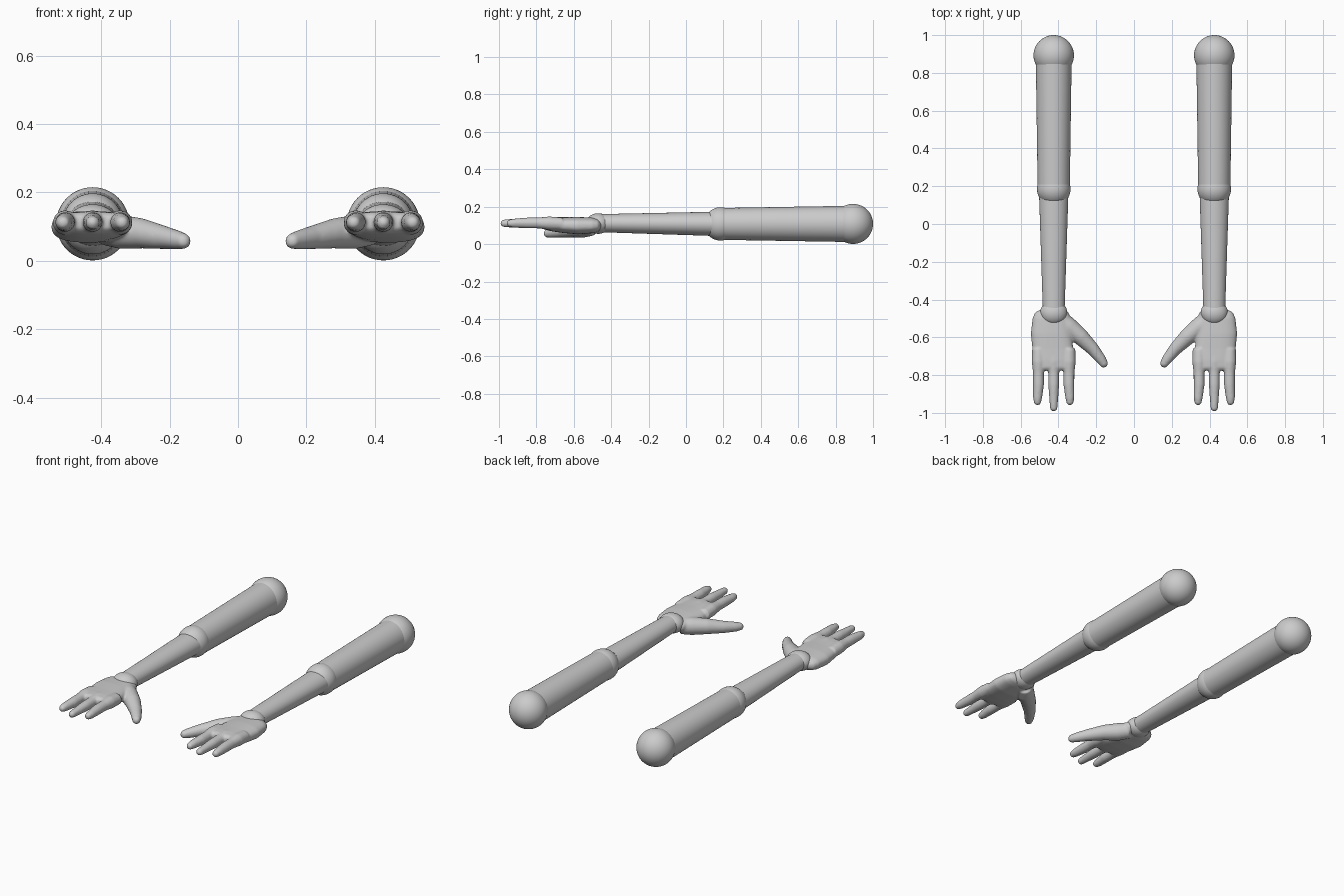
import bpy, bmesh, math
from mathutils import Vector

cube = bpy.data.objects.get("Cube")
if cube:
    bpy.data.objects.remove(cube, do_unlink=True)

grey = bpy.data.materials.new("light_grey")
grey.use_nodes = True
grey.diffuse_color = (0.6, 0.6, 0.6, 1)
grey.node_tree.nodes["Principled BSDF"].inputs["Base Color"].default_value = (0.6, 0.6, 0.6, 1)

AX, AZ = 0.425, 0.108      # arm axis


def loft(bm, rings, side, n=32, power=1.0):
    """Skin capped rings, each given as (centre, half width vector, half height)."""
    loops = []
    for c, w, h in rings:
        loop = []
        for i in range(n):
            a = 2 * math.pi * i / n
            ca, sa = math.cos(a), math.sin(a)
            u = math.copysign(abs(ca) ** power, ca)
            v = math.copysign(abs(sa) ** power, sa)
            p = Vector(c) + Vector(w) * u + Vector((0, 0, h * v))
            loop.append(bm.verts.new((p.x * side, p.y, p.z)))
        loops.append(loop)
    for a, b in zip(loops, loops[1:]):
        for i in range(n):
            j = (i + 1) % n
            bm.faces.new((a[i], a[j], b[j], b[i]))
    bm.faces.new(loops[0])
    bm.faces.new(loops[-1][::-1])


def digit(bm, path, side):
    """Rounded tapered finger along (point, radius) stations."""
    pts = [(Vector(p), r) for p, r in path]
    d = (pts[-1][0] - pts[-2][0]).normalized()
    tip, r = pts.pop()
    for k in range(6):
        a = k * math.pi / 12
        pts.append((tip + d * r * (math.sin(a) - 1), r * math.cos(a)))
    rings = []
    for i, (p, r) in enumerate(pts):
        t = pts[min(i + 1, len(pts) - 1)][0] - pts[max(i - 1, 0)][0]
        w = Vector((t.y, -t.x, 0)).normalized() * r
        rings.append((p, w, r))
    loft(bm, rings, side, 20)


def finish(name, bm):
    bmesh.ops.recalc_face_normals(bm, faces=bm.faces)
    for f in bm.faces:
        f.smooth = len(f.verts) == 4 or len(f.verts) == 3
    me = bpy.data.meshes.new(name)
    bm.to_mesh(me)
    bm.free()
    me.materials.append(grey)
    ob = bpy.data.objects.new(name, me)
    bpy.context.collection.objects.link(ob)
    return ob


def limb(name, stations, side):
    bm = bmesh.new()
    loft(bm, [((AX, y, AZ + dz), (w, 0, 0), h) for y, w, h, dz in stations], side, 48)
    finish(name, bm)


def ball(name, y, size, side, z=AZ):
    bm = bmesh.new()
    bmesh.ops.create_uvsphere(bm, u_segments=48, v_segments=24, radius=1)
    for v in bm.verts:
        v.co = (v.co.x * size[0] + AX * side, v.co.y * size[1] + y, v.co.z * size[2] + z)
    finish(name, bm)


def hand(name, side):
    bm = bmesh.new()
    # palm: y, centre x, half width, centre z, half height
    palm = [(-0.455, .43, .07, .1, .02), (-0.47, .435, .09, .1, .035),
            (-0.50, .437, .1, .1, .042), (-0.58, .438, .108, .099, .046),
            (-0.66, .43, .108, .102, .042), (-0.72, .425, .105, .107, .038),
            (-0.76, .425, .098, .111, .032), (-0.775, .425, .085, .112, .02)]
    loft(bm, [((x, y, z), (w, 0, 0), h) for y, x, w, z, h in palm], side, 40, 0.8)
    # three fingers
    for off, tip in ((-.083, -.96), (0, -.992), (.083, -.96)):
        x = AX + off * 0.97
        digit(bm, [((x, -.66, .108), .034), ((x, -.73, .112), .036),
                   ((x, -.79, .113), .029), ((x, -.85, .113), .029),
                   ((AX + off * 1.03, -.92, .112), .024),
                   ((AX + off * 1.04, tip, .111), .02)], side)
    # thumb
    digit(bm, [((.39, -.50, .09), .045), ((.345, -.545, .085), .05),
               ((.28, -.60, .08), .044), ((.215, -.665, .068), .034),
               ((.172, -.72, .06), .027), ((.148, -.757, .056), .023)], side)
    ob = finish(name, bm)
    # fuse into one soft surface
    rm = ob.modifiers.new("fuse", "REMESH")
    rm.mode = "VOXEL"
    rm.voxel_size = 0.006
    rm.use_smooth_shade = True
    sm = ob.modifiers.new("soften", "SMOOTH")
    sm.factor = 0.5
    sm.iterations = 5


for label, side in (("left", 1), ("right", -1)):
    ball(label + "_shoulder", 0.893, (.107, .107, .107), side)
    limb(label + "_upper_arm", [(.89, .095, .097, 0), (.18, .085, .085, 0)], side)
    ball(label + "_elbow", 0.185, (.089, .089, .089), side)
    limb(label + "_forearm", [(.2, .079, .066, 0), (-.47, .057, .048, .004)], side)
    ball(label + "_wrist", -0.47, (.072, .065, .055), side, 0.11)
    hand(label + "_hand", side)
